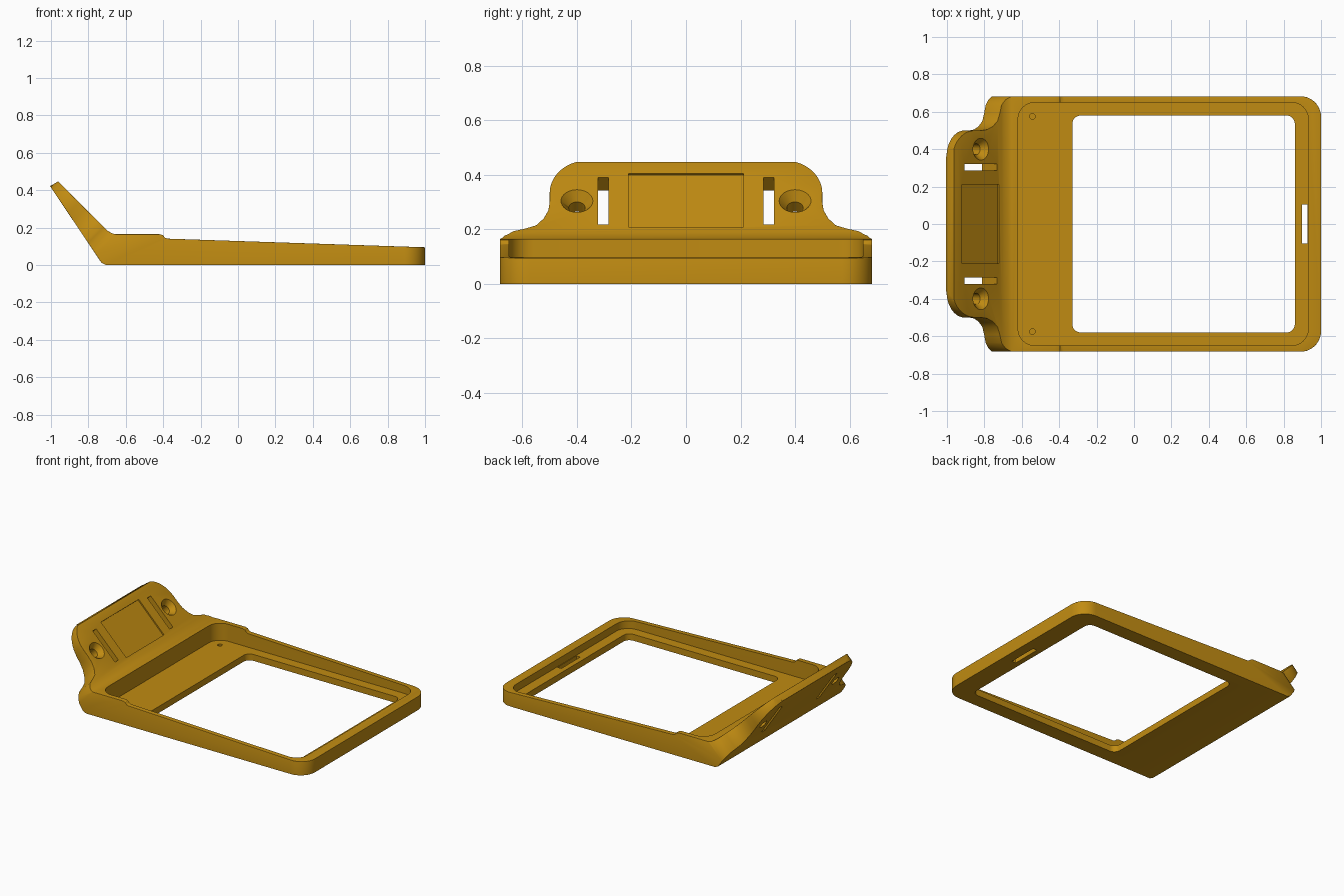
import bpy, bmesh, math
from mathutils import Vector, Matrix

if "Cube" in bpy.data.objects:
    bpy.data.objects.remove(bpy.data.objects["Cube"])

mat = bpy.data.materials.new("mustard yellow")
mat.diffuse_color = (0.53, 0.26, 0.006, 1)
mat.use_nodes = True
mat.node_tree.nodes["Principled BSDF"].inputs["Base Color"].default_value = mat.diffuse_color
AXIS = Vector((1, 0, 1)).normalized()      # normal of the tilted plate's inner face


def face_pt(y, z):
    """Point on the inner face of the tilted plate."""
    return Vector((-0.515 - z, y, z))


def prism(name, pts, offset):
    """Closed solid from a 3D polygon swept along an offset."""
    bm = bmesh.new()
    face = bm.faces.new([bm.verts.new(p) for p in pts])
    ext = bmesh.ops.extrude_face_region(bm, geom=[face])
    bmesh.ops.translate(bm, vec=offset, verts=[v for v in ext["geom"] if isinstance(v, bmesh.types.BMVert)])
    bmesh.ops.recalc_face_normals(bm, faces=bm.faces)
    return make(name, bm)


def make(name, bm):
    me = bpy.data.meshes.new(name)
    bm.to_mesh(me)
    bm.free()
    ob = bpy.data.objects.new(name, me)
    bpy.context.collection.objects.link(ob)
    me.materials.append(mat)
    return ob


def cut(target, cutter):
    mod = target.modifiers.new("cut", 'BOOLEAN')
    mod.operation = 'DIFFERENCE'
    mod.solver = 'EXACT'
    mod.object = cutter
    bpy.context.view_layer.objects.active = target
    bpy.ops.object.modifier_apply(modifier=mod.name)
    bpy.data.objects.remove(cutter)


def round_rect(x0, x1, y, r, z, n=8):
    pts = []
    for i, (cx, cy) in enumerate([(x1 - r, y - r), (x0 + r, y - r), (x0 + r, r - y), (x1 - r, r - y)]):
        for k in range(n + 1):
            a = math.pi / 2 * (i + k / n)
            pts.append((cx + r * math.cos(a), cy + r * math.sin(a), z))
    return pts


def cone(r1, r2, start, end):
    """Round cutter between two points."""
    bm = bmesh.new()
    d = end - start
    m = Matrix.Translation((start + end) / 2) @ d.to_track_quat('Z', 'Y').to_matrix().to_4x4()
    bmesh.ops.create_cone(bm, cap_ends=True, segments=32, radius1=r1, radius2=r2, depth=d.length, matrix=m)
    return make("cutter", bm)


# Tray and tilted plate: one side profile swept across the width
side = [(-0.705, 0), (1, 0), (1, 0.095), (-0.375, 0.141), (-0.39, 0.146), (-0.402, 0.16), (-0.42, 0.165),
        (-0.655, 0.165), (-0.672, 0.169), (-0.70, 0.185), (-0.962, 0.447), (-1.005, 0.422), (-0.73, 0.012)]
frame = prism("tray_frame", [(x, -0.683, z) for x, z in side], (0, 1.366, 0))

# Shoulders of the tilted plate, cut square to its face
shoulder = [(0.75, 0.11), (0.684, 0.15), (0.665, 0.174), (0.635, 0.193), (0.59, 0.203), (0.55, 0.215),
            (0.522, 0.24), (0.505, 0.27), (0.5, 0.30)]
shoulder += [(0.36 + 0.14 * math.cos(a), 0.335 + 0.118 * math.sin(a))
             for a in [math.pi / 2 * k / 10 for k in range(11)]]
shoulder += [(0.36, 0.6), (0.75, 0.6)]
for s in (1, -1):
    cut(frame, prism("cutter", [face_pt(s * y, z) + AXIS * 0.1 for y, z in shoulder], AXIS * -0.5))

# Rounded front corners, then softened outer edges
bm = bmesh.new()
bm.from_mesh(frame.data)
corner = [e for e in bm.edges if all(v.co.x > 0.99 for v in e.verts)
          and abs(e.verts[0].co.z - e.verts[1].co.z) > 0.05]
bmesh.ops.bevel(bm, geom=corner, offset=0.11, offset_type='OFFSET', segments=10, profile=0.5, affect='EDGES')
bmesh.ops.remove_doubles(bm, verts=bm.verts, dist=0.0005)
sharp = [e for e in bm.edges if len(e.link_faces) == 2 and e.calc_face_angle(0) > math.radians(38)
         and max(v.co.z for v in e.verts) > 0.03]
bmesh.ops.bevel(bm, geom=sharp, offset=0.018, offset_type='OFFSET', segments=3, profile=0.5,
                affect='EDGES', clamp_overlap=True)
bm.to_mesh(frame.data)
bm.free()

# Screen pocket, window opening and cable slot
cut(frame, prism("cutter", round_rect(-0.62, 0.932, 0.65, 0.09, 0.045), (0, 0, 0.5)))
cut(frame, prism("cutter", round_rect(-0.33, 0.86, 0.58, 0.045, -0.1), (0, 0, 0.5)))
cut(frame, prism("cutter", round_rect(0.897, 0.928, 0.105, 0.003, -0.1, 2), (0, 0, 0.2)))

# Shallow panel recess on the plate
panel = [face_pt(y, z) + AXIS * 0.1 for y, z in [(-0.21, 0.208), (0.21, 0.208), (0.21, 0.405), (-0.21, 0.405)]]
cut(frame, prism("cutter", panel, AXIS * -0.109))

for s in (1, -1):
    # Strap slots
    strap = [(0.285, 0.217), (0.322, 0.217), (0.322, 0.39), (0.285, 0.39)]
    cut(frame, prism("cutter", [face_pt(s * y, z) + AXIS * 0.1 for y, z in strap], AXIS * -0.4))
    # Countersunk screw holes
    c = face_pt(s * 0.4, 0.304)
    cut(frame, cone(0.03, 0.03, c - AXIS * 0.3, c + AXIS * 0.1))
    cut(frame, cone(0.03, 0.065, c - AXIS * 0.035, c + AXIS * 0.008))
    # Blind pin holes in the pocket floor
    p = Vector((-0.543, s * 0.575, 0.02))
    cut(frame, cone(0.015, 0.015, p, p + Vector((0, 0, 0.05))))

# Smooth shading with crisp edges, seated exactly on centre
bpy.ops.object.select_all(action='DESELECT')
frame.select_set(True)
bpy.context.view_layer.objects.active = frame
bpy.ops.object.shade_smooth_by_angle(angle=math.radians(30))
